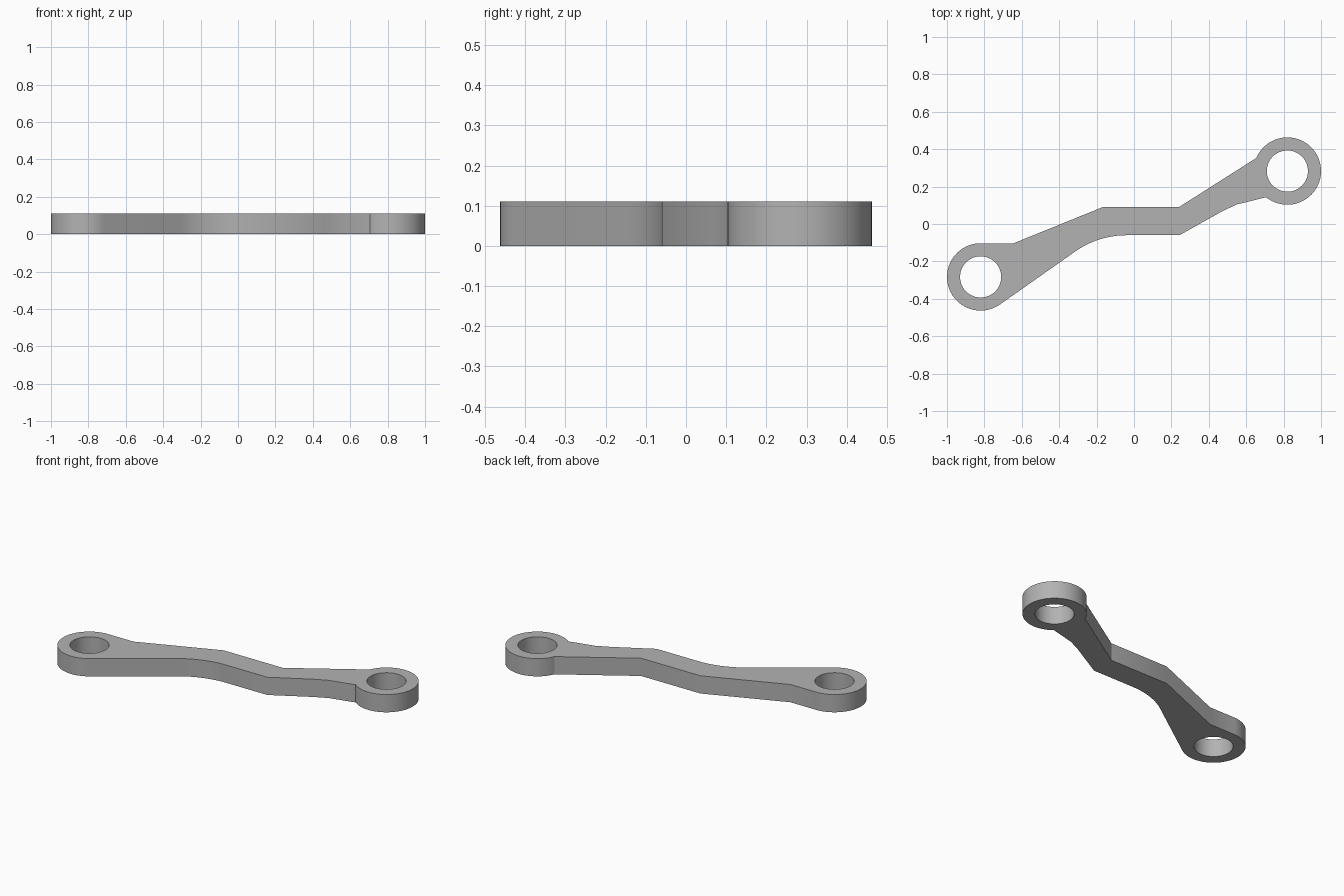
import bpy, bmesh
from math import radians, cos, sin
from mathutils import Vector
from mathutils.geometry import interpolate_bezier

cube = bpy.data.objects.get("Cube")
if cube:
    bpy.data.objects.remove(cube, do_unlink=True)

THICK = 0.11
EYE = Vector((0.82, 0.283))
EYE_R, HOLE_R = 0.18, 0.11

steel = bpy.data.materials.new("grey steel")
steel.use_nodes = True
steel.diffuse_color = (0.45, 0.45, 0.45, 1)
steel.node_tree.nodes["Principled BSDF"].inputs["Base Color"].default_value = (0.45, 0.45, 0.45, 1)


def arc(centre, radius, start, end, steps):
    """Points along a circular arc, angles in degrees."""
    angles = [radians(start + (end - start) * i / steps) for i in range(steps + 1)]
    return [(centre.x + radius * cos(a), centre.y + radius * sin(a)) for a in angles]


# Outer outline: left-hand eye, curved underside, right-hand eye, stepped upper edge
outline = arc(-EYE, EYE_R, 90, 305, 40)
bend = interpolate_bezier(Vector((-0.31, -0.144)), Vector((-0.235, -0.092)),
                          Vector((-0.14, -0.06)), Vector((-0.04, -0.06)), 12)
outline += [(p.x, p.y) for p in bend]
outline += [(0.243, -0.06), (0.47, 0.067), (0.548, 0.104)]
outline += arc(EYE, EYE_R, -129, 157, 54)
outline += [(0.243, 0.092), (-0.163, 0.092), (-0.644, -0.103)]

# Filled profile with the two bores, extruded to thickness
curve = bpy.data.curves.new("link_profile", "CURVE")
curve.dimensions = "2D"
curve.fill_mode = "BOTH"
curve.extrude = THICK / 2
holes = [arc(c, HOLE_R, 0, 360, 64)[:-1] for c in (EYE, -EYE)]
for loop in [outline] + holes:
    spline = curve.splines.new("POLY")
    spline.points.add(len(loop) - 1)
    for point, (x, y) in zip(spline.points, loop):
        point.co = (x, y, 0, 1)
    spline.use_cyclic_u = True

profile = bpy.data.objects.new("link_profile", curve)
bpy.context.collection.objects.link(profile)
bpy.context.view_layer.update()
mesh = bpy.data.meshes.new_from_object(
    profile.evaluated_get(bpy.context.evaluated_depsgraph_get()))
bpy.data.objects.remove(profile, do_unlink=True)

# Weld the caps to the walls and stand the part on the ground
bm = bmesh.new()
bm.from_mesh(mesh)
bmesh.ops.remove_doubles(bm, verts=bm.verts, dist=0.0005)
bmesh.ops.recalc_face_normals(bm, faces=bm.faces)
bmesh.ops.translate(bm, verts=bm.verts, vec=(0, 0, THICK / 2))
bm.to_mesh(mesh)
bm.free()
mesh.materials.clear()
mesh.materials.append(steel)

link = bpy.data.objects.new("link_arm", mesh)
bpy.context.collection.objects.link(link)
bpy.context.view_layer.objects.active = link
link.select_set(True)
bpy.ops.object.shade_smooth_by_angle(angle=radians(30))
